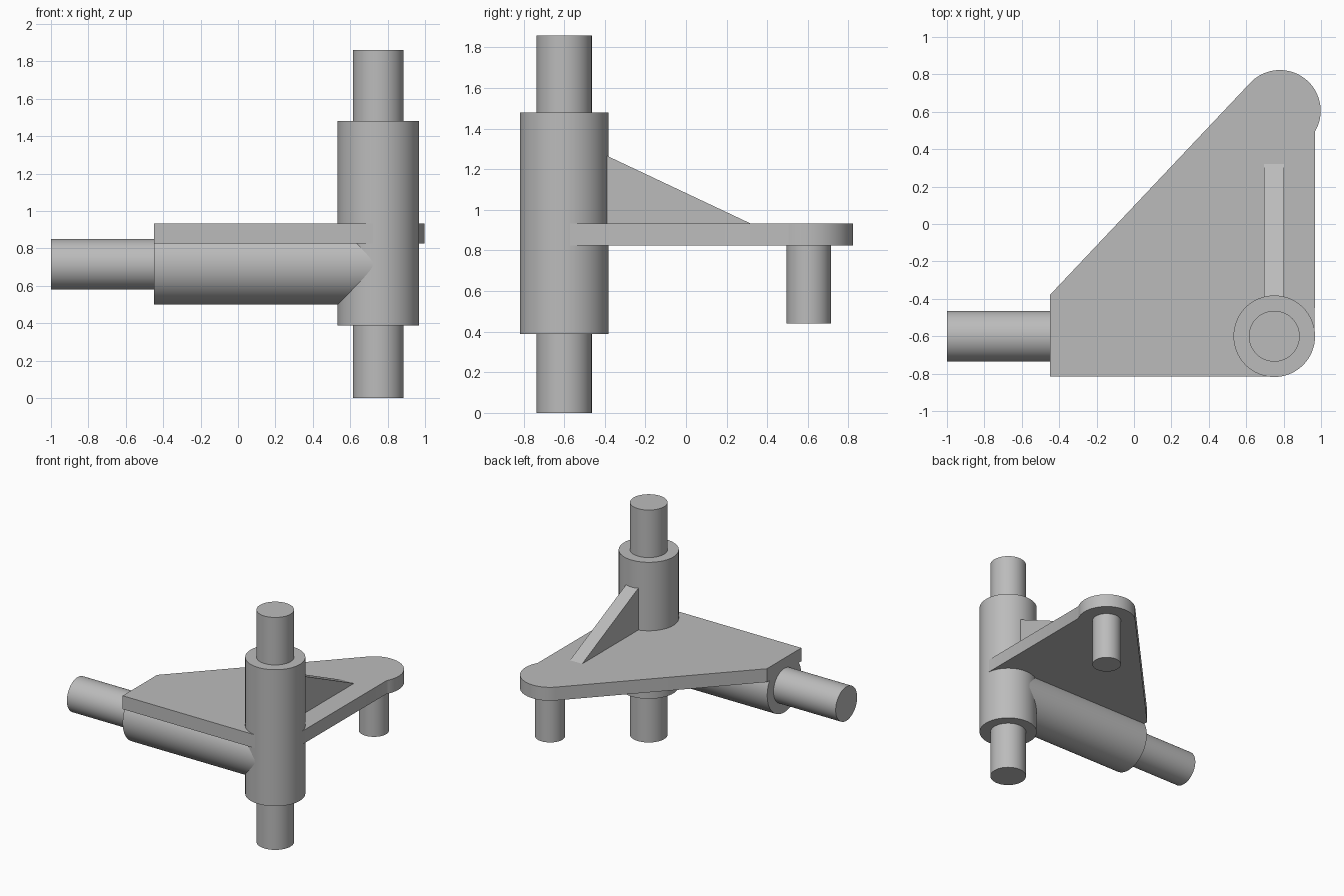
import bpy
import bmesh
from math import pi, cos, sin, radians
from mathutils import Matrix, Vector

cube = bpy.data.objects.get("Cube")
if cube:
    bpy.data.objects.remove(cube, do_unlink=True)

grey = bpy.data.materials.new("plain_grey")
grey.use_nodes = True
COLOUR = (0.5, 0.5, 0.5, 1)
grey.diffuse_color = COLOUR
grey.node_tree.nodes["Principled BSDF"].inputs["Base Color"].default_value = COLOUR


def finish(name, bm):
    bmesh.ops.recalc_face_normals(bm, faces=bm.faces)
    mesh = bpy.data.meshes.new(name)
    bm.to_mesh(mesh)
    bm.free()
    mesh.materials.append(grey)
    ob = bpy.data.objects.new(name, mesh)
    bpy.context.collection.objects.link(ob)
    bpy.ops.object.select_all(action='DESELECT')
    ob.select_set(True)
    bpy.context.view_layer.objects.active = ob
    bpy.ops.object.shade_smooth_by_angle(angle=radians(30))
    return ob


def rod(name, start, end, radius):
    """Capped cylinder between two points."""
    a, b = Vector(start), Vector(end)
    turn = (b - a).to_track_quat('Z', 'Y').to_matrix().to_4x4()
    bm = bmesh.new()
    bmesh.ops.create_cone(bm, cap_ends=True, segments=96, radius1=radius,
                          radius2=radius, depth=(b - a).length,
                          matrix=Matrix.Translation((a + b) / 2) @ turn)
    return finish(name, bm)


def slab(name, outline, offset):
    """Flat outline pushed out along an offset."""
    bm = bmesh.new()
    face = bm.faces.new([bm.verts.new(p) for p in outline])
    new = bmesh.ops.extrude_face_region(bm, geom=[face])["geom"]
    verts = [g for g in new if isinstance(g, bmesh.types.BMVert)]
    bmesh.ops.translate(bm, verts=verts, vec=offset)
    return finish(name, bm)


def arc(cx, cy, r, start, end, z, steps=40):
    angles = [radians(start + (end - start) * i / steps) for i in range(steps + 1)]
    return [(cx + r * cos(t), cy + r * sin(t), z) for t in angles]


PX, PY = 0.75, -0.6      # upright axis
EX, EY = 0.78, 0.605     # rounded plate tip
ARM_Z = 0.715
LOW, HIGH = 0.825, 0.932

# Upright shaft and its sleeve
rod("upright_shaft", (PX, PY, 0), (PX, PY, 1.86), 0.136)
rod("upright_sleeve", (PX, PY, 0.388), (PX, PY, 1.48), 0.218)

# Side arm and its sleeve
rod("arm_shaft", (-1, PY, ARM_Z), (PX, PY, ARM_Z), 0.136)
rod("arm_sleeve", (-0.45, PY, ARM_Z), (PX, PY, ARM_Z), 0.216)

# Plate with rounded corner and rounded tip
outline = [(-0.45, -0.38, LOW), (-0.45, PY - 0.216, LOW)]
outline += arc(PX, PY, 0.216, -90, 0, LOW)
outline += arc(EX, EY, 0.218, -30, 136.7, LOW)
slab("plate", outline, (0, 0, HIGH - LOW))

# Peg under the tip
rod("peg", (EX, EY, 0.44), (EX, EY, LOW + 0.03), 0.109)

# Sloped rib from the sleeve down to the plate
rib = [(0.695, -0.45, HIGH - 0.03), (0.695, -0.45, 1.295),
       (0.695, 0.32, HIGH), (0.695, 0.32, HIGH - 0.03)]
slab("rib", rib, (0.108, 0, 0))
